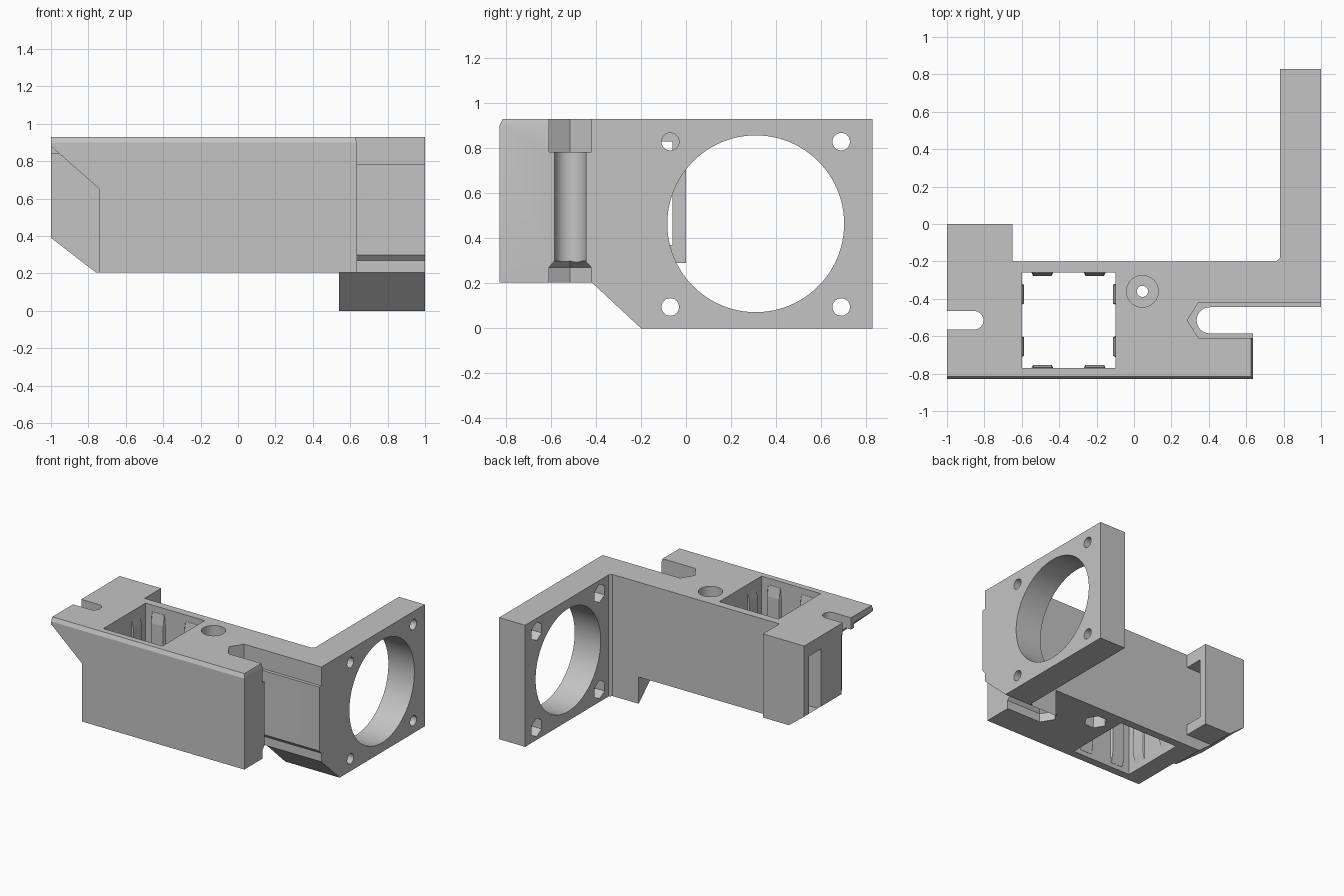
import bpy
import bmesh
from math import cos, sin, pi
from mathutils import Vector, Matrix

if "Cube" in bpy.data.objects:
    bpy.data.objects.remove(bpy.data.objects["Cube"], do_unlink=True)

grey = bpy.data.materials.new("plain grey")
grey.use_nodes = True
grey.diffuse_color = (0.55, 0.55, 0.55, 1)
grey.node_tree.nodes["Principled BSDF"].inputs["Base Color"].default_value = (0.55, 0.55, 0.55, 1)


def loft(name, axis, rings):
    """Solid through a list of (position, outline) rings along an axis."""
    bm = bmesh.new()
    place = {"x": lambda a, b, t: (t, a, b),
             "y": lambda a, b, t: (a, t, b),
             "z": lambda a, b, t: (a, b, t)}[axis]
    loops = [[bm.verts.new(place(a, b, t)) for a, b in pts] for t, pts in rings]
    for low, high in zip(loops, loops[1:]):
        for i in range(len(low)):
            j = (i + 1) % len(low)
            bm.faces.new((low[i], low[j], high[j], high[i]))
    bm.faces.new(loops[0])
    bm.faces.new(loops[-1])
    bmesh.ops.recalc_face_normals(bm, faces=bm.faces)
    mesh = bpy.data.meshes.new(name)
    bm.to_mesh(mesh)
    bm.free()
    mesh.materials.append(grey)
    obj = bpy.data.objects.new(name, mesh)
    bpy.context.collection.objects.link(obj)
    return obj


def prism(name, axis, lo, hi, pts):
    return loft(name, axis, [(lo, pts), (hi, pts)])


def rect(a0, a1, b0, b1):
    return [(a0, b0), (a1, b0), (a1, b1), (a0, b1)]


def ngon(a, b, r, n, turn=0.0):
    return [(a + r * cos(turn + 2 * pi * i / n), b + r * sin(turn + 2 * pi * i / n)) for i in range(n)]


def slot(cx, cy, r, end, side):
    """Round-ended slot running from its arc to x = end."""
    arc = [(cx + side * r * cos(t), cy + r * sin(t)) for t in [-pi / 2 + pi * i / 16 for i in range(17)]]
    return arc + [(end, cy + r), (end, cy - r)]


def cut(target, cutter):
    mod = target.modifiers.new("cut", "BOOLEAN")
    mod.operation = "DIFFERENCE"
    mod.solver = "EXACT"
    mod.object = cutter
    bpy.context.view_layer.update()
    graph = bpy.context.evaluated_depsgraph_get()
    mesh = bpy.data.meshes.new_from_object(target.evaluated_get(graph))
    target.modifiers.clear()
    target.data = mesh
    bpy.data.objects.remove(cutter, do_unlink=True)


# Bracket blank: long body, end block and fan plate in one outline
bracket = prism("bracket", "z", 0, 0.93, [
    (-1, -0.83), (0.635, -0.83), (0.635, -0.5), (1, -0.5), (1, 0.83), (0.78, 0.83),
    (0.78, -0.18), (0.76, -0.2), (-0.65, -0.2), (-0.65, 0), (-1, 0)])

# Underside: raised body, wedge below the plate, end block and its chamfer
cut(bracket, prism("under_body", "z", -1, 0.205, rect(-2, 0.54, -2, 1)))
cut(bracket, prism("under_wedge", "x", 0.3, 2, [(-2, 0.205), (-0.42, 0.205), (0.337, -0.5), (-2, -0.5)]))
cut(bracket, prism("under_block", "z", 0, 0.29, rect(-2, -0.3, -0.2, 1)))
cut(bracket, prism("block_chamfer", "y", -2, 2, [(-1.24, 0.575), (-0.52, 0.02), (-1.24, 0.02)]))

# Sloped undercut at the front of the end block, flat below the screw slot
cut(bracket, prism("undercut", "y", -2, -0.6, [(-1.26, 1.11), (-0.74, 0.65), (-0.74, 0), (-1.26, 0)]))
cut(bracket, prism("undercut_flat", "y", -0.61, -0.45,
                   [(-1.26, 0.84), (-0.955, 0.84), (-0.74, 0.65), (-0.74, 0), (-1.26, 0)]))
cut(bracket, prism("screw_slot", "z", 0.6, 2, slot(-0.855, -0.515, 0.05, -2, 1)))
cut(bracket, prism("belt_slot", "x", -2, -0.5, rect(-0.2, -0.06, 0.37, 0.83)))

# Right-hand slot with its pointed recesses above and below
wide = [(2, -0.61), (2, -0.42), (0.345, -0.42), (0.285, -0.515), (0.345, -0.61)]
narrow = [(2, -0.585), (2, -0.447), (0.365, -0.447), (0.335, -0.515), (0.365, -0.585)]
cut(bracket, prism("rod_slot", "z", -1, 2, slot(0.405, -0.515, 0.07, 2, -1)))
cut(bracket, prism("upper_recess", "z", 0.785, 2, wide))
cut(bracket, loft("lower_recess", "z", [(-1, wide), (0.27, wide), (0.3, narrow)]))

# Small chamfers on the upper front and arm end
cut(bracket, prism("front_chamfer", "x", -2, 2, [(-0.85, 0.86), (-0.81, 0.94), (-0.85, 0.94)]))
cut(bracket, prism("end_chamfer", "y", -2, -0.55, [(0.655, 0.84), (0.622, 0.94), (0.655, 0.94)]))

# Square well, and the stepped screw hole beside it
cut(bracket, prism("well", "z", -1, 2, rect(-0.6, -0.1, -0.77, -0.26)))
cut(bracket, prism("screw_hole", "z", -1, 2, ngon(0.045, -0.36, 0.03, 24)))
cut(bracket, prism("screw_head", "z", 0.6, 2, ngon(0.045, -0.36, 0.085, 32)))
cut(bracket, prism("screw_nut", "z", -1, 0.3, ngon(0.045, -0.36, 0.082, 6)))

# Fan opening with four bolt holes and nut pockets
cut(bracket, prism("fan_opening", "x", 0.7, 2, ngon(0.31, 0.465, 0.393, 96)))
for y in (-0.07, 0.69):
    for z in (0.095, 0.83):
        cut(bracket, prism("bolt_hole", "x", 0.7, 2, ngon(y, z, 0.039, 24)))
        cut(bracket, prism("nut_pocket", "x", 0.7, 0.86, ngon(y, z, 0.07, 6, pi / 6)))

# Grip ribs on the walls of the square well
for side in range(4):
    for offset in (-0.14, 0.14):
        def outline(depth):
            return [(offset - 0.065, 0.27), (offset + 0.065, 0.27),
                    (offset + 0.05, 0.253 - depth), (offset - 0.05, 0.253 - depth)]
        rib = loft("well_rib", "z", [(0.24, outline(0)), (0.32, outline(0.015)),
                                     (0.8, outline(0.015)), (0.88, outline(0))])
        rib.data.transform(Matrix.Translation(Vector((-0.35, -0.515, 0))) @ Matrix.Rotation(side * pi / 2, 4, "Z"))

# Smooth the round holes while keeping the edges crisp
bpy.ops.object.select_all(action="DESELECT")
bracket.select_set(True)
bpy.context.view_layer.objects.active = bracket
bpy.ops.object.shade_smooth_by_angle(angle=pi / 8)
